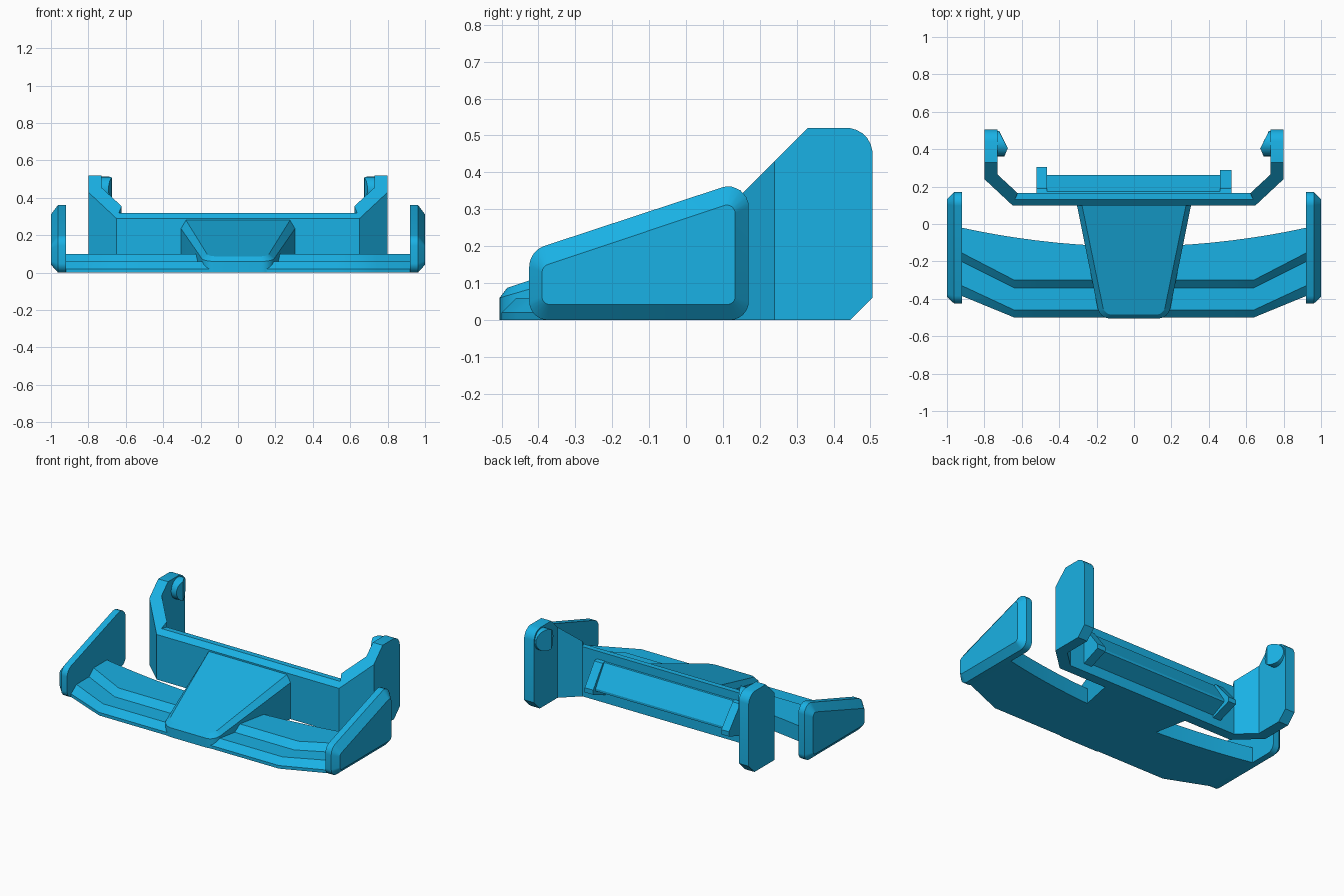
import bpy, bmesh, math
from mathutils import Vector

if "Cube" in bpy.data.objects:
    bpy.data.objects.remove(bpy.data.objects["Cube"])

mat = bpy.data.materials.new("blue")
mat.diffuse_color = (0.01, 0.44, 0.78, 1)
mat.use_nodes = True
mat.node_tree.nodes["Principled BSDF"].inputs["Base Color"].default_value = mat.diffuse_color


def rounded(corners, seg=6):
    """2D outline from (u, v, radius) corners, each radius turned into an arc."""
    out = []
    n = len(corners)
    for i, (u, v, r) in enumerate(corners):
        p = Vector((u, v))
        if r == 0:
            out.append(p)
            continue
        a = (Vector(corners[i - 1][:2]) - p).normalized()
        b = (Vector(corners[(i + 1) % n][:2]) - p).normalized()
        half = a.angle(b) / 2
        c = p + (a + b).normalized() * (r / math.sin(half))
        s = p + a * (r / math.tan(half)) - c
        e = p + b * (r / math.tan(half)) - c
        for k in range(seg + 1):
            t = k / seg
            out.append(c + (s * (1 - t) + e * t).normalized() * r)
    return out


def loft(rings):
    """Closed solid through rings of equal point count."""
    bm = bmesh.new()
    vs = [[bm.verts.new(p) for p in ring] for ring in rings]
    n = len(vs[0])
    for a, b in zip(vs, vs[1:]):
        for i in range(n):
            j = (i + 1) % n
            bm.faces.new((a[i], a[j], b[j], b[i]))
    bm.faces.new(vs[0])
    bm.faces.new(vs[-1])
    bmesh.ops.recalc_face_normals(bm, faces=bm.faces)
    return bm


def cut(bm, co, no):
    """Slice away everything on the normal side of a plane and cap it."""
    r = bmesh.ops.bisect_plane(bm, geom=bm.verts[:] + bm.edges[:] + bm.faces[:],
                               plane_co=co, plane_no=no, clear_outer=True)
    edges = [e for e in r["geom_cut"] if isinstance(e, bmesh.types.BMEdge) and len(e.link_faces) == 1]
    if edges:
        bmesh.ops.holes_fill(bm, edges=edges, sides=0)


def finish(name, bm, mirror=False):
    bmesh.ops.recalc_face_normals(bm, faces=bm.faces)
    for f in bm.faces:
        f.smooth = True
    for e in bm.edges:
        e.smooth = e.calc_face_angle(0) < math.radians(25)
    me = bpy.data.meshes.new(name)
    bm.to_mesh(me)
    bm.free()
    me.materials.append(mat)
    ob = bpy.data.objects.new(name, me)
    bpy.context.collection.objects.link(ob)
    if mirror:
        ob.modifiers.new("mirror", 'MIRROR')
    return ob


def along_x(profile, *xs):
    return loft([[(x, y, z) for y, z in profile] for x in xs])


# End plates: rounded outline, outer face bevelled inward
outer = rounded([(-.425, 0, .05), (.17, 0, .05), (.17, .383, .055), (-.425, .187, .06)])
inner = rounded([(-.39, .042, .02), (.133, .042, .02), (.133, .32, .022), (-.39, .145, .022)])
finish("end_plate", loft([[(.92, y, z) for y, z in outer],
                          [(.962, y, z) for y, z in outer],
                          [(1.0, y, z) for y, z in inner]]), True)


# Front wing: stepped section swept back at the tips, arched trailing edge
def wing_section(x):
    t = max(0, abs(x) - .64) / .28
    b = -.12 + .118 * x * x
    return [(x, y, z) for y, z in (
        (-.5 + .115 * t, 0), (-.5 + .115 * t, .02), (-.46 + .13 * t, .06),
        (-.342 + .14 * t, .06), (-.3 + .145 * t, .1), (b, .1), (b, 0))]


half = [.1, .2, .3, .4, .52, .64, .74, .83, .93]
finish("front_wing", loft([wing_section(x) for x in [-h for h in reversed(half)] + [0] + half]))

# Nose: tapering wedge with chamfered top edges and round front corners
low = rounded([(.307, .11, 0), (.183, -.505, .067), (-.183, -.505, .067), (-.307, .11, 0)])
top = rounded([(.28, .11, 0), (.158, -.485, .05), (-.158, -.485, .05), (-.28, .11, 0)])
finish("nose", loft([[(x, y, 0) for x, y in low],
                     [(x, y, .06 + .29 * (y + .505)) for x, y in low],
                     [(x, y, .087 + .33 * (y + .485)) for x, y in top]]))

# Bulkhead: straight centre wall with a sloped front top edge
wall = [(-.65, .1), (.65, .1), (.622, .165), (-.622, .165)]
bm = loft([[(x, y, z) for x, y in wall] for z in (0, .32)])
cut(bm, (0, .13, .32), (0, -1, 1))
finish("bulkhead", bm)

# Side arms: angled wall turning into an upright plate
foot = [(.65, .1), (.8, .24), (.8, .56), (.73, .56), (.73, .265), (.622, .165)]
bm = loft([[(x, y, z) for x, y in foot] for z in (0, .6)])
cut(bm, (0, .33, .52), (0, -1, 1))
for k in range(7):
    a = k * math.pi / 12
    n = Vector((0, math.cos(a), math.sin(a)))
    cut(bm, Vector((0, .435, .45)) + n * .07, n)
cut(bm, (0, .445, 0), (0, 1, -1))
finish("side_arm", bm, True)

# Snap pegs on the inside of the arms
disc = [(.43 + .068 * math.cos(k * math.pi / 12), .445 + .068 * math.sin(k * math.pi / 12))
        for k in range(24)]
bm = along_x(disc, .74, .65)
cut(bm, (.675, .405, 0), (-2, 1, 0))
cut(bm, (.675, .405, 0), (-.042, -.017, 0))
finish("snap_peg", bm, True)

# Rear ledge and its two end tabs
finish("rear_ledge", along_x([(.15, .27), (.175, .265), (.263, .13), (.263, .115), (.15, .06)], -.52, .52))
for x0, x1, y in ((-.52, -.465, .305), (.46, .52, .288)):
    finish("ledge_tab", along_x([(.16, .27), (.19, .265), (y, .13), (y, .1), (.16, .05)], x0, x1))
